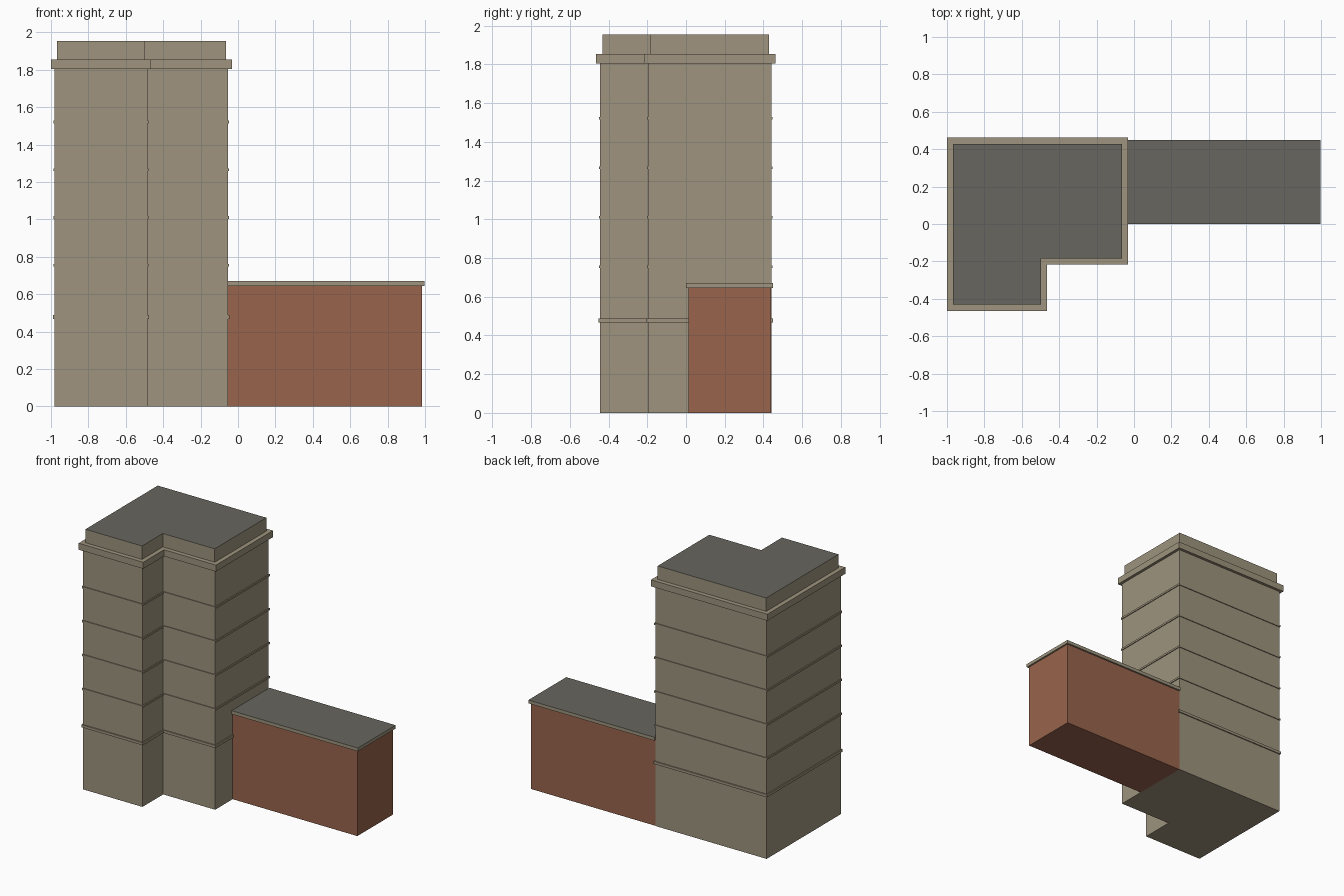
import bpy

if "Cube" in bpy.data.objects:
    bpy.data.objects.remove(bpy.data.objects["Cube"])


def material(name, rgb):
    m = bpy.data.materials.new(name)
    m.diffuse_color = (*rgb, 1.0)
    m.use_nodes = True
    m.node_tree.nodes["Principled BSDF"].inputs["Base Color"].default_value = m.diffuse_color
    return m


STONE = material("beige stone", (0.342, 0.296, 0.209))
BRICK = material("red brick", (0.315, 0.127, 0.073))
ROOF = material("grey roof", (0.138, 0.133, 0.112))

# Footprint corners: x, y and the outward direction used for offsets
TOWER = [(-0.98, -0.443, -1, -1), (-0.485, -0.443, 1, -1),
         (-0.485, -0.196, 1, -1), (-0.053, -0.196, 1, -1),
         (-0.053, 0.441, 1, 1), (-0.98, 0.441, -1, 1)]
# The wing's left side stays against the tower wall
WING = [(-0.053, 0.012, 0, -1), (0.985, 0.012, 1, -1),
        (0.985, 0.438, 1, 1), (-0.053, 0.438, 0, 1)]


def loft(name, footprint, rings, mats, bottom=False, top=False):
    """Stack offset copies of a footprint; rings are (offset, height).
    The top cap takes the last material."""
    n = len(footprint)
    verts = [(x + dx * off, y + dy * off, z)
             for off, z in rings for x, y, dx, dy in footprint]
    faces = [(r * n + i, r * n + (i + 1) % n,
              (r + 1) * n + (i + 1) % n, (r + 1) * n + i)
             for r in range(len(rings) - 1) for i in range(n)]
    if bottom:
        faces.append(tuple(reversed(range(n))))
    if top:
        faces.append(tuple(range((len(rings) - 1) * n, len(rings) * n)))
    mesh = bpy.data.meshes.new(name)
    mesh.from_pydata(verts, [], faces)
    for m in mats:
        mesh.materials.append(m)
    if top:
        mesh.polygons[len(faces) - 1].material_index = len(mats) - 1
    mesh.update()
    obj = bpy.data.objects.new(name, mesh)
    bpy.context.collection.objects.link(obj)
    return obj


def band(name, z0, z1, out):
    return loft(name, TOWER, [(0, z0), (out, z0), (out, z1), (0, z1)], [STONE])


# Tower walls
loft("tower_walls", TOWER, [(0, 0), (0, 1.805)], [STONE], bottom=True)

# Base course and thin floor bands
band("base_course", 0.468, 0.488, 0.008)
for i in range(4):
    z = 0.755 + i * 0.2553
    band(f"floor_band_{i + 1}", z - 0.007, z + 0.007, 0.006)

# Projecting cornice and set-back roof block
loft("cornice", TOWER,
     [(0, 1.805), (0.021, 1.805), (0.021, 1.854), (-0.012, 1.854)], [STONE])
loft("tower_roof", TOWER, [(-0.012, 1.854), (-0.012, 1.955)],
     [STONE, ROOF], top=True)

# Low brick wing with an overhanging roof slab
loft("wing_walls", WING, [(0, 0), (0, 0.645)], [BRICK], bottom=True)
loft("wing_roof", WING, [(0, 0.645), (0.012, 0.645), (0.012, 0.67)],
     [STONE, ROOF], top=True)
